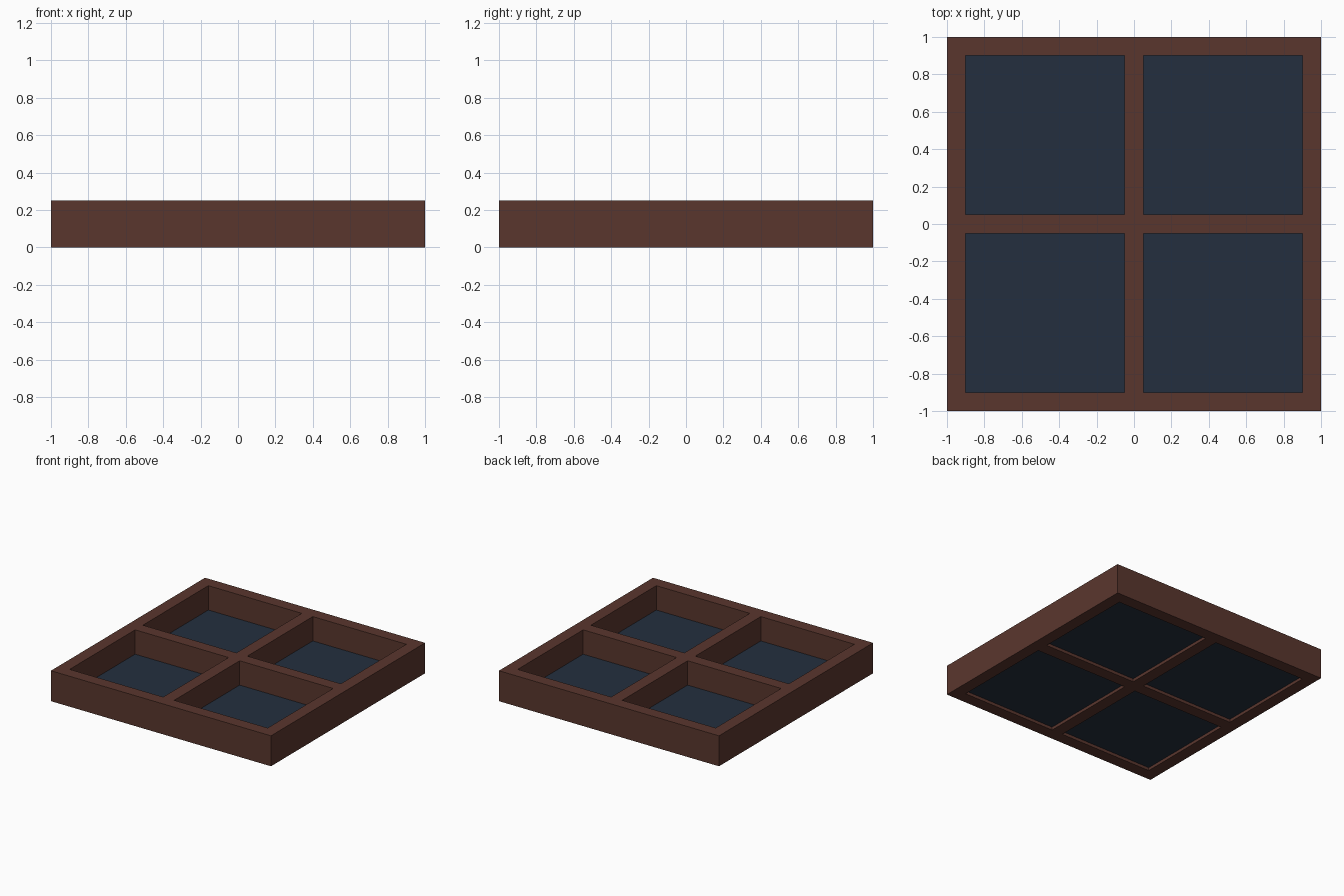
import bpy, bmesh

if "Cube" in bpy.data.objects:
    bpy.data.objects.remove(bpy.data.objects["Cube"])


def material(name, color):
    m = bpy.data.materials.new(name)
    m.diffuse_color = (*color, 1)
    m.use_nodes = True
    m.node_tree.nodes["Principled BSDF"].inputs["Base Color"].default_value = m.diffuse_color
    return m


wood = material("dark_brown_wood", (0.102, 0.037, 0.027))
glass = material("dark_blue_glass", (0.0176, 0.0284, 0.0482))

HEIGHT = 0.25
LINES = [-1, -0.9, -0.05, 0.05, 0.9, 1]      # edges of the bars, both ways
PANES = [(i, j) for i in (1, 3) for j in (1, 3)]


def slab(name, cells, z0, z1, mat):
    """Extrude a set of grid cells from z0 up to z1 as one closed solid."""
    bm = bmesh.new()
    for i, j in cells:
        x0, x1, y0, y1 = LINES[i], LINES[i + 1], LINES[j], LINES[j + 1]
        bm.faces.new([bm.verts.new((x, y, z0)) for x, y in
                      ((x0, y0), (x1, y0), (x1, y1), (x0, y1))])
    bmesh.ops.remove_doubles(bm, verts=bm.verts, dist=1e-4)
    top = bmesh.ops.extrude_face_region(bm, geom=bm.faces[:], use_keep_orig=True)
    verts = [g for g in top["geom"] if isinstance(g, bmesh.types.BMVert)]
    bmesh.ops.translate(bm, verts=verts, vec=(0, 0, z1 - z0))
    bmesh.ops.recalc_face_normals(bm, faces=bm.faces)
    me = bpy.data.meshes.new(name)
    bm.to_mesh(me)
    bm.free()
    me.materials.append(mat)
    ob = bpy.data.objects.new(name, me)
    bpy.context.collection.objects.link(ob)
    return ob


# Outer frame with crossing bars
bars = [(i, j) for i in range(5) for j in range(5) if (i, j) not in PANES]
slab("window_frame", bars, 0, HEIGHT, wood)

# Four glass panes set near the bottom of the frame
for n, cell in enumerate(PANES, 1):
    slab(f"glass_pane_{n}", [cell], 0.025, 0.05, glass)
